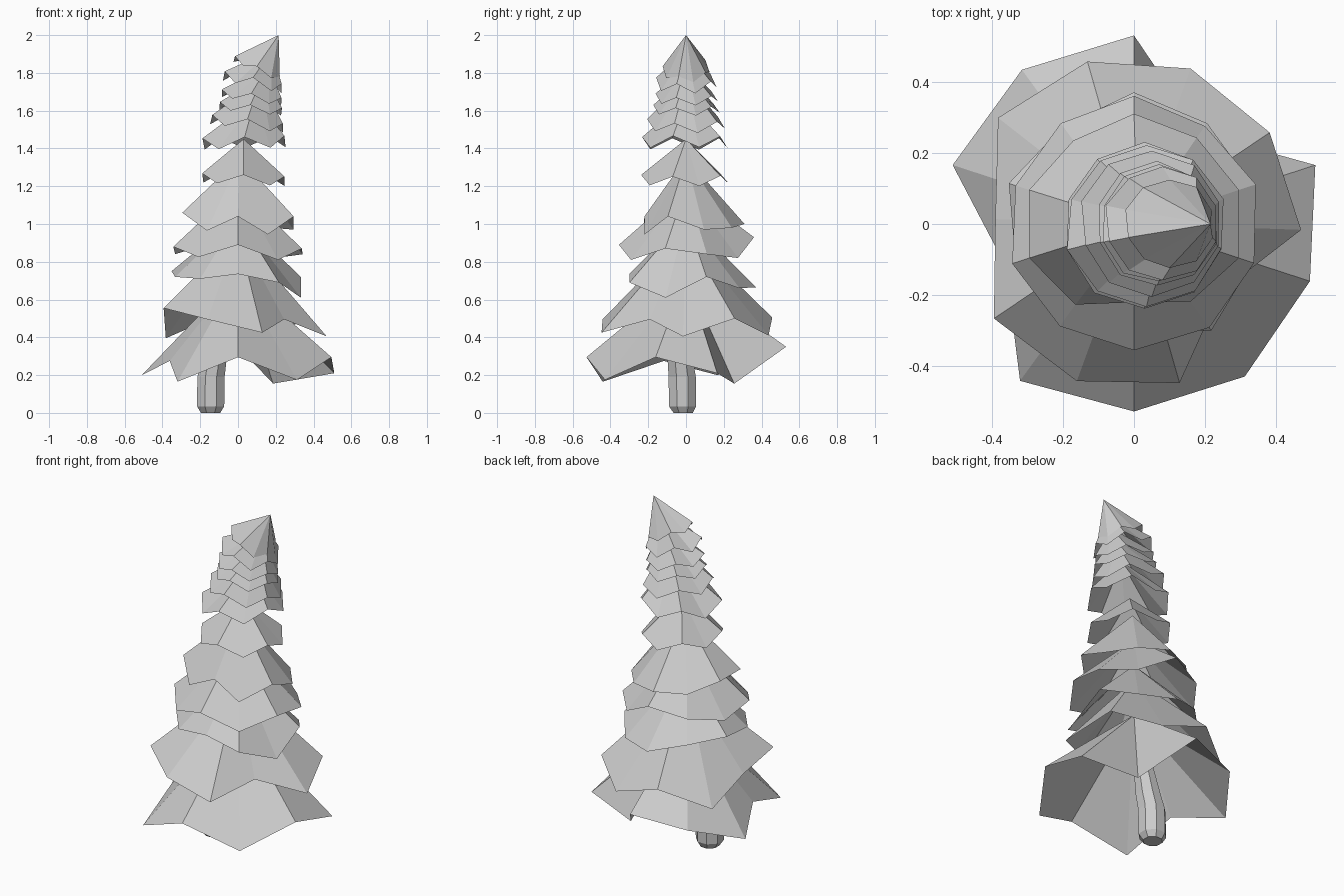
import bpy, bmesh, math, random

if "Cube" in bpy.data.objects:
    bpy.data.objects.remove(bpy.data.objects["Cube"])

random.seed(4)


def make_object(name, bm):
    me = bpy.data.meshes.new(name)
    bm.to_mesh(me)
    bm.free()
    bpy.context.collection.objects.link(bpy.data.objects.new(name, me))


def branch_tier(name, apex, rim):
    """Open ragged cone: one apex fanned out to a ten-point rim."""
    bm = bmesh.new()
    top = bm.verts.new(apex)
    ring = [bm.verts.new(p) for p in rim]
    for i, v in enumerate(ring):
        bm.faces.new((top, v, ring[(i + 1) % len(ring)]))
    make_object(name, bm)


def rim_points(cx, start, radii, heights):
    pts = []
    for i, (r, z) in enumerate(zip(radii, heights)):
        a = math.radians(start + 36 * i)
        pts.append((cx + r * math.cos(a), r * math.sin(a), z))
    return pts


# Large lower tiers: centre x, apex x, apex z, first angle, rim radii, rim heights
lower = [
    (0, 0, .73, 18,
     [.536, .316, .53, .536, .536, .38, .545, .527, .53, .52],
     [.21, .155, .35, .30, .20, .275, .165, .295, .175, .295]),
    (0, 0, .95, -2,
     [.47, .46, .465, .475, .485, .39, .475, .47, .465, .31],
     [.405, .50, .41, .505, .395, .50, .555, .495, .425, .495]),
    (0, 0, 1.04, 18,
     [.35, .35, .37, .34, .37, .35, .34, .30, .37, .35],
     [.72, .66, .665, .72, .75, .72, .71, .735, .69, .61]),
    (0, 0, 1.20, 18,
     [.36, .34, .36, .35, .35, .36, .355, .355, .36, .355],
     [.84, .82, .93, .88, .84, .88, .825, .89, .81, .87]),
    (0, .01, 1.35, 18,
     [.31, .30, .31, .29, .31, .31, .28, .22, .27, .31],
     [.97, .98, 1.0, 1.0, 1.06, 1.06, .965, 1.04, .945, 1.04]),
]
for n, (cx, ax, az, start, radii, heights) in enumerate(lower):
    branch_tier(f"lower_branch_tier_{n + 1}", (ax, 0, az),
                rim_points(cx, start, radii, heights))

# Small upper tiers: centre x, radius, mean height, zigzag, x slope, apex x, apex z
upper = [
    (.03, .23, 1.235, .025, -.04, .03, 1.45),
    (.035, .225, 1.43, .03, .03, .09, 1.66),
    (.05, .20, 1.53, .025, -.12, .12, 1.76),
    (.065, .17, 1.61, .02, -.10, .14, 1.79),
    (.07, .165, 1.67, .02, -.14, .16, 1.84),
    (.08, .16, 1.75, .025, -.22, .18, 1.92),
    (.10, .125, 1.82, .015, -.45, .215, 2.0),
]
for n, (cx, r, z, zig, slope, ax, az) in enumerate(upper):
    radii = [r * random.uniform(.97, 1.05) for _ in range(10)]
    heights = [z + (-1) ** (i + 1) * zig + slope * r * math.cos(math.radians(18 + 36 * i))
               for i in range(10)]
    branch_tier(f"upper_branch_tier_{n + 1}", (ax, 0, az),
                rim_points(cx, 18, radii, heights))

# Eight-sided trunk with rounded foot: centre x, centre y, z, radius
sections = [(-.145, -.015, 0, .055), (-.145, -.018, .035, .078),
            (-.143, -.02, .19, .078), (-.128, -.03, .28, .073), (-.04, -.01, .60, .04)]
bm = bmesh.new()
rings = []
for x, y, z, r in sections:
    rings.append([bm.verts.new((x + r * math.cos(math.pi * (i + .5) / 4),
                                y + r * math.sin(math.pi * (i + .5) / 4), z))
                  for i in range(8)])
for a, b in zip(rings, rings[1:]):
    for i in range(8):
        j = (i + 1) % 8
        bm.faces.new((a[i], a[j], b[j], b[i]))
bm.faces.new(rings[0][::-1])
bm.faces.new(rings[-1])
make_object("trunk", bm)
